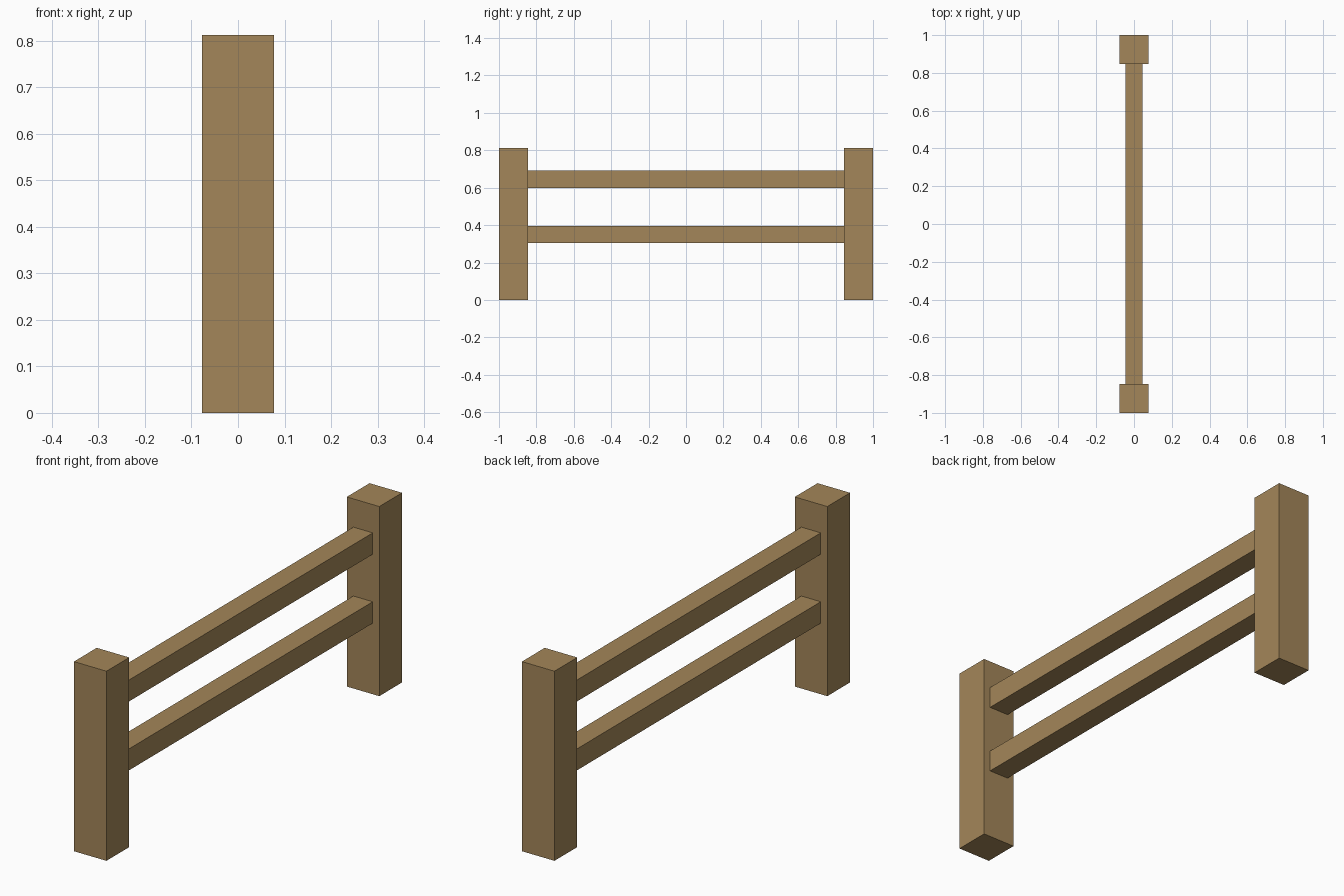
import bpy

cube = bpy.data.objects.get("Cube")
if cube:
    bpy.data.objects.remove(cube, do_unlink=True)

POST_W, POST_H = 0.154, 0.812
RAIL_W = 0.092
LENGTH = 2.0

# Timber colour
wood = bpy.data.materials.new("brown_wood")
wood.use_nodes = True
colour = (0.37, 0.24, 0.10, 1.0)
wood.diffuse_color = colour
wood.node_tree.nodes["Principled BSDF"].inputs["Base Color"].default_value = colour


def beam(name, centre, size):
    """Add a flat-faced timber with its scale applied."""
    bpy.ops.mesh.primitive_cube_add(size=1, location=centre)
    obj = bpy.context.object
    obj.name = obj.data.name = name
    for v in obj.data.vertices:
        v.co = [c * s for c, s in zip(v.co, size)]
    obj.data.materials.append(wood)
    return obj


# Square end posts
post_y = (LENGTH - POST_W) / 2
for name, side in (("front_post", -1), ("back_post", 1)):
    beam(name, (0, side * post_y, POST_H / 2), (POST_W, POST_W, POST_H))

# Horizontal rails spanning between the inner post faces
for name, z in (("lower_rail", 0.35), ("upper_rail", 0.645)):
    beam(name, (0, 0, z), (RAIL_W, LENGTH - 2 * POST_W, RAIL_W))
